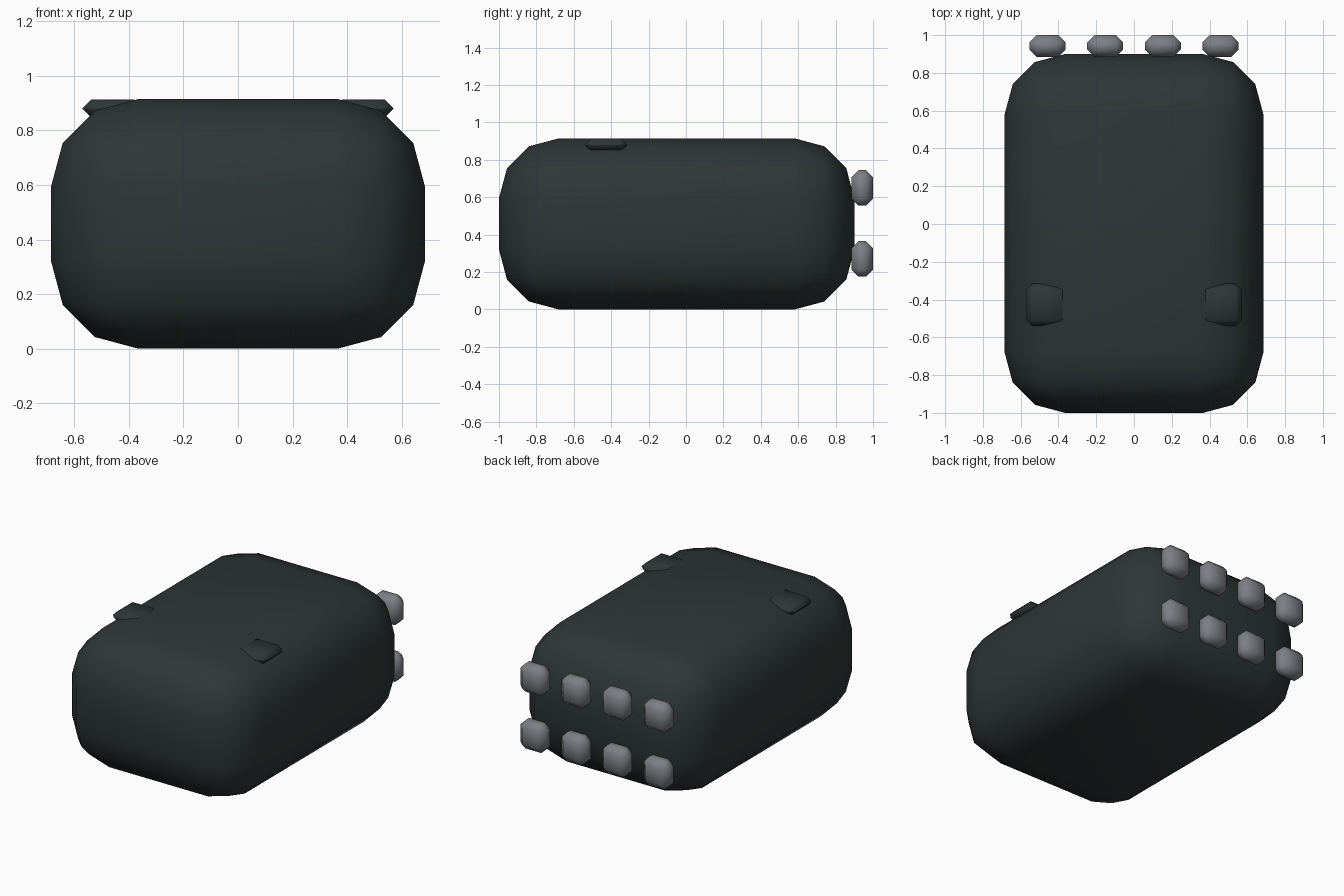
import bpy, bmesh

if "Cube" in bpy.data.objects:
    bpy.data.objects.remove(bpy.data.objects["Cube"])


def material(name, rgb):
    m = bpy.data.materials.new(name)
    m.diffuse_color = (*rgb, 1)
    m.use_nodes = True
    m.node_tree.nodes["Principled BSDF"].inputs["Base Color"].default_value = m.diffuse_color
    return m


dark = material("dark_green_grey", (0.027, 0.037, 0.036))
grey = material("mid_grey", (0.20, 0.21, 0.23))


def rounded_box(name, lo, hi, bevel, segments, mat):
    """Smooth-shaded box between two corners with all edges bevelled."""
    bm = bmesh.new()
    bmesh.ops.create_cube(bm, size=1)
    for v in bm.verts:
        for i in range(3):
            v.co[i] = hi[i] if v.co[i] > 0 else lo[i]
    bmesh.ops.bevel(bm, geom=bm.edges[:], offset=bevel, offset_type='OFFSET',
                    segments=segments, profile=0.5, affect='EDGES',
                    clamp_overlap=True)
    for f in bm.faces:
        f.smooth = True
    me = bpy.data.meshes.new(name)
    bm.to_mesh(me)
    bm.free()
    me.materials.append(mat)
    ob = bpy.data.objects.new(name, me)
    bpy.context.collection.objects.link(ob)
    return ob


# Main rounded body
rounded_box("body", (-0.685, -1.0, 0), (0.685, 0.9, 0.915), 0.32, 3, dark)

# Side tabs near the top front
for side, x in (("left", -0.46), ("right", 0.46)):
    rounded_box(side + "_tab", (x - 0.11, -0.54, 0.847),
                (x + 0.11, -0.315, 0.914), 0.032, 1, dark)

# Two rows of four studs on the back
for row, z in enumerate((0.27, 0.65)):
    for col in range(4):
        x = (col - 1.5) * 0.305
        rounded_box(f"stud_{row}_{col}", (x - 0.095, 0.885, z - 0.095),
                    (x + 0.095, 1.0, z + 0.095), 0.038, 1, grey)
